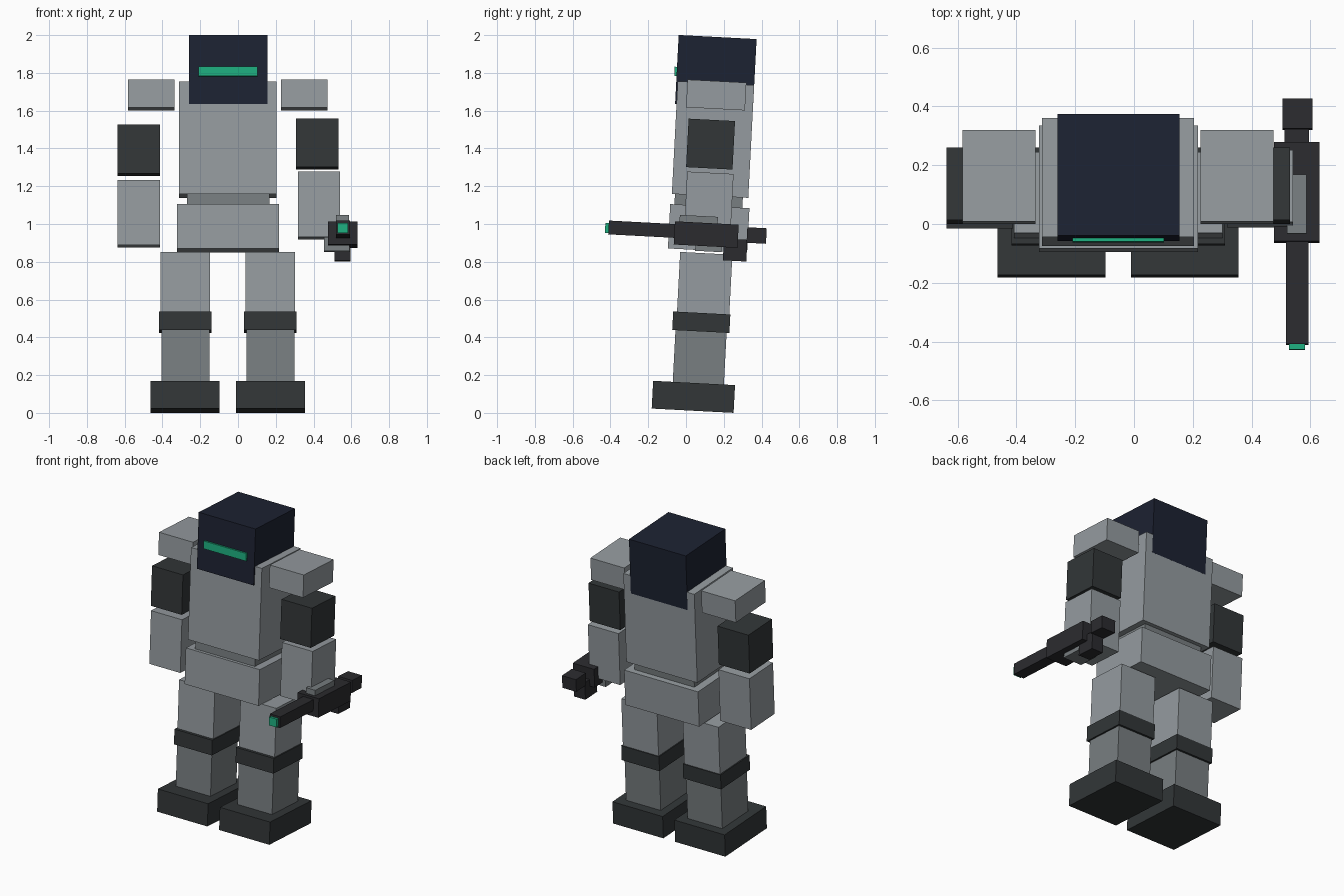
import bpy
import math
from mathutils import Euler

LEAN = math.radians(-3)      # every block leans slightly backwards
MID = -0.054                 # body centre line in x


def material(name, rgb):
    m = bpy.data.materials.new(name)
    m.diffuse_color = (*rgb, 1)
    return m


LIGHT = material("light_grey", (0.30, 0.33, 0.35))
MEDIUM = material("medium_grey", (0.19, 0.21, 0.22))
DARK = material("dark_grey", (0.032, 0.037, 0.039))
NAVY = material("navy", (0.012, 0.016, 0.032))
GREEN = material("green", (0.013, 0.42, 0.21))
BLACK = material("gunmetal", (0.024, 0.024, 0.028))


def box(name, x, yz, size, mat):
    """Leaning block: x = (min, max), yz = centre, size = (depth, height)."""
    bpy.ops.mesh.primitive_cube_add(size=1)
    o = bpy.context.object
    o.name = name
    o.location = ((x[0] + x[1]) / 2, *yz)
    o.scale = (x[1] - x[0], *size)
    o.rotation_euler = Euler((LEAN, 0, 0))
    o.data.materials.append(mat)
    return o


def pair(name, x, yz, size, mat):
    """Block on both sides of the body centre line."""
    box(name + "_right", x, yz, size, mat)
    box(name + "_left", (2 * MID - x[1], 2 * MID - x[0]), yz, size, mat)


# Head and visor
box("head", (-0.26, 0.155), (0.158, 1.807), (0.413, 0.366), NAVY)
box("visor", (-0.21, 0.102), (-0.046, 1.807), (0.03, 0.05), GREEN)

# Trunk
box("torso", (-0.313, 0.205), (0.143, 1.447), (0.405, 0.597), LIGHT)
box("waist", (-0.27, 0.166), (0.12, 1.125), (0.36, 0.12), MEDIUM)
box("pelvis", (-0.323, 0.217), (0.12, 0.977), (0.42, 0.235), LIGHT)

# Shoulders and arms (the left arm hangs a little lower)
pair("shoulder_pad", (0.227, 0.475), (0.16, 1.683), (0.312, 0.147), LIGHT)
box("upper_arm_right", (0.308, 0.531), (0.13, 1.423), (0.246, 0.257), DARK)
box("upper_arm_left", (-0.638, -0.412), (0.13, 1.39), (0.246, 0.259), DARK)
box("forearm_right", (0.317, 0.541), (0.12, 1.098), (0.246, 0.347), LIGHT)
box("forearm_left", (-0.638, -0.412), (0.117, 1.055), (0.246, 0.345), LIGHT)

# Legs and boots
pair("thigh", (0.04, 0.301), (0.098, 0.665), (0.277, 0.36), LIGHT)
pair("knee_band", (0.033, 0.309), (0.081, 0.48), (0.303, 0.098), DARK)
pair("shin", (0.044, 0.298), (0.073, 0.305), (0.271, 0.33), MEDIUM)
pair("boot", (-0.011, 0.356), (0.039, 0.085), (0.434, 0.147), DARK)

# Hand and blaster
box("hand", (0.455, 0.59), (0.12, 0.892), (0.14, 0.075), MEDIUM)
box("gun_body", (0.477, 0.632), (0.107, 0.944), (0.338, 0.123), BLACK)
box("gun_barrel", (0.518, 0.594), (-0.225, 0.972), (0.37, 0.073), BLACK)
box("gun_muzzle", (0.527, 0.582), (-0.413, 0.979), (0.03, 0.053), GREEN)
box("gun_sight", (0.52, 0.587), (0.067, 1.018), (0.202, 0.05), MEDIUM)
box("gun_grip", (0.512, 0.596), (0.26, 0.862), (0.124, 0.115), BLACK)
box("gun_stock", (0.505, 0.607), (0.374, 0.939), (0.103, 0.082), BLACK)
